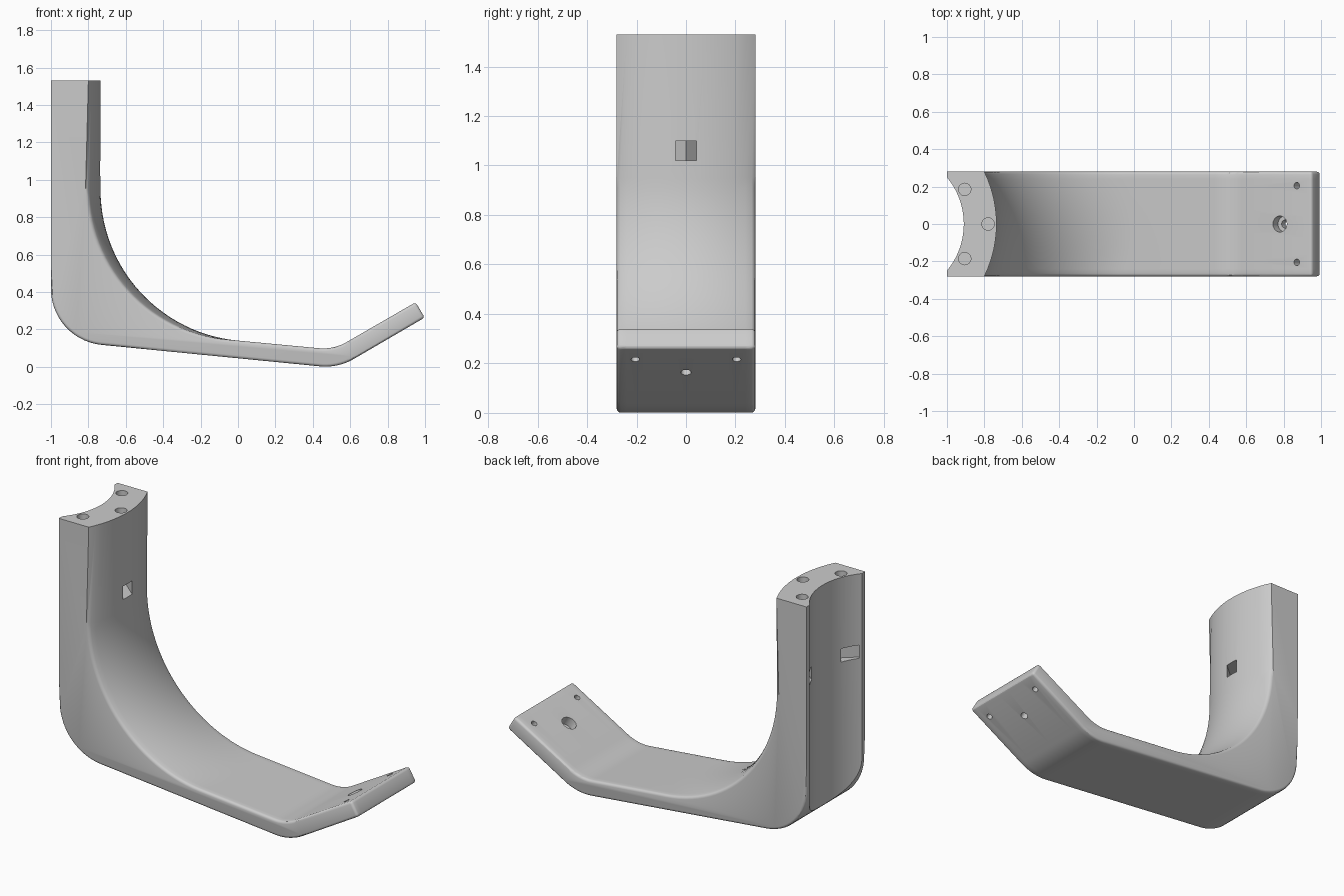
import bpy, bmesh, math
from mathutils import Vector, Matrix

if "Cube" in bpy.data.objects:
    bpy.data.objects.remove(bpy.data.objects["Cube"])

W, TOP = 0.28, 1.53


def fillet(prev, cur, nxt, r, n):
    """Arc points rounding the corner cur."""
    p, c, q = Vector(prev), Vector(cur), Vector(nxt)
    a, b = (p - c).normalized(), (q - c).normalized()
    half = a.angle(b) / 2
    t = r / math.tan(half)
    centre = c + (a + b).normalized() * (r / math.sin(half))
    s, e = c + a * t - centre, c + b * t - centre
    total = s.angle(e)
    return [centre + (s * math.sin((1 - k / n) * total) + e * math.sin(k / n * total)) / math.sin(total)
            for k in range(n + 1)]


def outline(y):
    """Side profile (x, z); the post front is crowned across y."""
    x0 = -1.37 + math.sqrt(0.635 ** 2 - y * y)
    corners = [((-1, TOP), 0, 0), ((-1, 0.144), 0.3, 14), ((0.535, -0.007), 0.3, 10),
               ((0.998, 0.263), 0, 0), ((0.95, 0.345), 0, 0), ((0.511, 0.092), 0.25, 10),
               ((x0, 0.14 - 0.094 * x0), 0.81, 28), ((x0, TOP), 0, 0)]
    pts = []
    for i, (c, r, n) in enumerate(corners):
        if r:
            pts += fillet(corners[i - 1][0], c, corners[(i + 1) % len(corners)][0], r, n)
        else:
            pts.append(Vector(c))
    return pts


def make_object(name, bm):
    bmesh.ops.recalc_face_normals(bm, faces=bm.faces)
    me = bpy.data.meshes.new(name)
    bm.to_mesh(me)
    bm.free()
    ob = bpy.data.objects.new(name, me)
    bpy.context.collection.objects.link(ob)
    return ob


# Main body: profile slices lofted across the width
bm = bmesh.new()
N = 14
rows = []
for j in range(N + 1):
    y = -W + 2 * W * j / N
    rows.append([bm.verts.new((p.x, y, p.y)) for p in outline(y)])
m = len(rows[0])
for a, b in zip(rows, rows[1:]):
    for i in range(m):
        k = (i + 1) % m
        bm.faces.new((a[i], a[k], b[k], b[i]))
caps = [bm.faces.new(rows[0]), bm.faces.new(rows[-1])]
# Rounded edges along the arm and its tip
edges = {e for f in caps for e in f.edges if max(v.co.z for v in e.verts) < 0.97}
for i in (3 + 14 + 10, 4 + 14 + 10):
    ring = [r[i] for r in rows]
    edges |= {bm.edges.get(pair) for pair in zip(ring, ring[1:])}
edges = {e for e in edges if e}
bmesh.ops.recalc_face_normals(bm, faces=bm.faces)
bmesh.ops.bevel(bm, geom=list(edges), offset=0.016, segments=3, profile=0.5,
                affect='EDGES', clamp_overlap=True)
body = make_object("curved_bracket", bm)


def cut(cutter):
    cutter.hide_render = True
    mod = body.modifiers.new("cut", 'BOOLEAN')
    mod.operation, mod.solver, mod.object = 'DIFFERENCE', 'EXACT', cutter
    bpy.context.view_layer.objects.active = body
    bpy.ops.object.modifier_apply(modifier=mod.name)
    bpy.data.objects.remove(cutter)


def drill(centre, r, depth, tilt=0.0, seg=32):
    """Round cutter centred on a point, tilted about y."""
    bm = bmesh.new()
    bmesh.ops.create_cone(bm, cap_ends=True, segments=seg, radius1=r, radius2=r, depth=depth,
                          matrix=Matrix.Translation(centre) @ Matrix.Rotation(tilt, 4, 'Y'))
    cut(make_object("hole_cutter", bm))


# Concave back
drill((-1.30, 0, 0.8), 0.39, 2.4, seg=128)

# Blind holes in the top of the post
for x, y in ((-0.905, 0.185), (-0.905, -0.185), (-0.78, 0)):
    drill((x, y, TOP), 0.033, 0.2)

# Holes through the tilted tip, the middle one counterbored
TILT = -math.radians(30)
for y in (-0.205, 0.205):
    drill((0.893, y, 0.259), 0.017, 0.3, TILT)
drill((0.803, 0, 0.207), 0.021, 0.3, TILT)
drill((0.78, 0, 0.247), 0.043, 0.11, TILT)

# Two slots splitting from the post front to its back
for s in (1, -1):
    bm = bmesh.new()
    plan = [(-0.70, -0.043), (-0.70, 0.043), (-0.738, 0.043), (-0.99, 0.26),
            (-0.99, 0.19), (-0.738, -0.043)]
    low = [bm.verts.new((x, y * s, 1.02)) for x, y in plan]
    face = bm.faces.new(low)
    ext = bmesh.ops.extrude_face_region(bm, geom=[face])["geom"]
    bmesh.ops.translate(bm, vec=(0, 0, 0.08),
                        verts=[v for v in ext if isinstance(v, bmesh.types.BMVert)])
    cut(make_object("slot_cutter", bm))

# Smooth shading with crisp edges
bpy.ops.object.select_all(action='DESELECT')
body.select_set(True)
bpy.context.view_layer.objects.active = body
bpy.ops.object.shade_smooth_by_angle(angle=math.radians(30))
